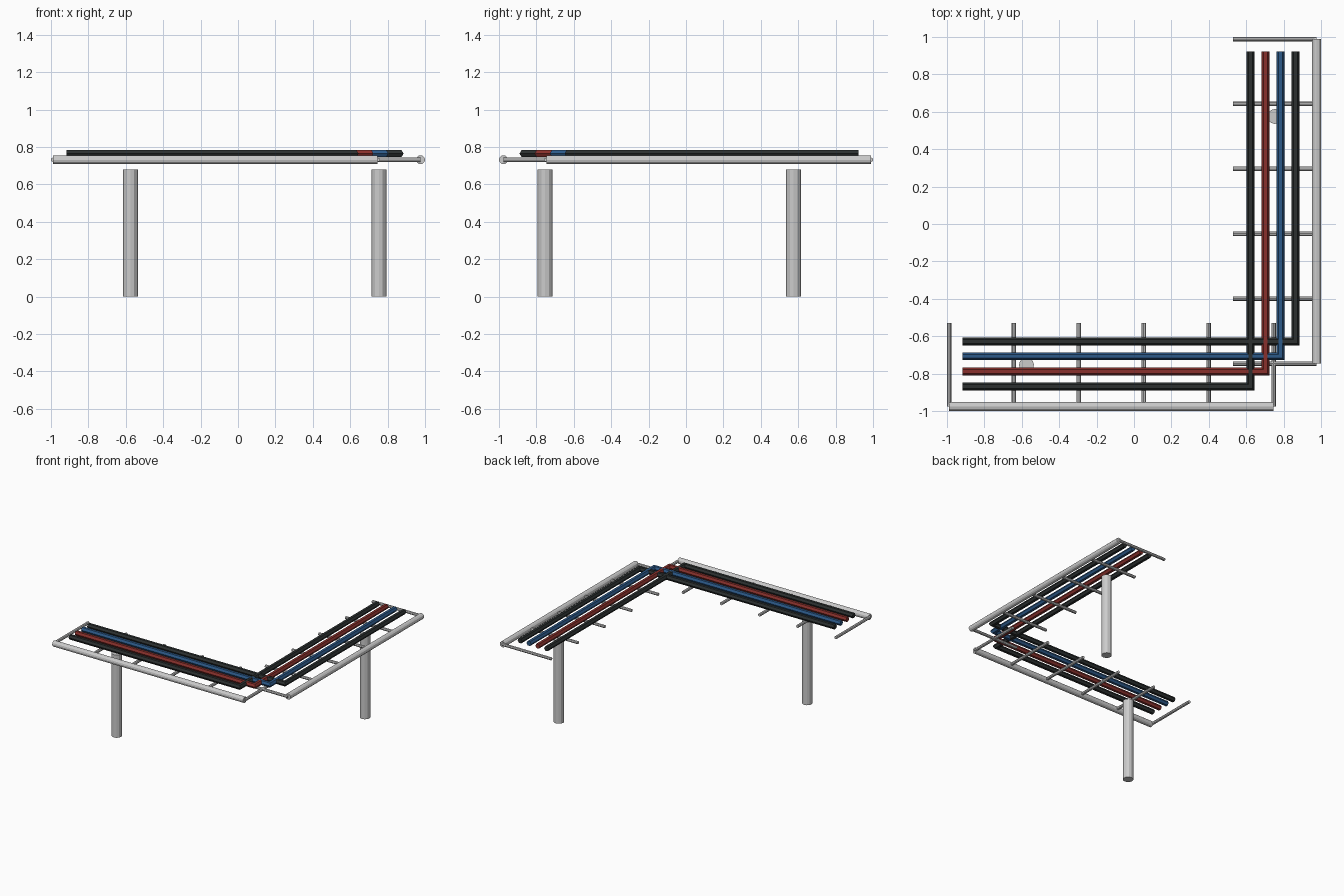
import bpy, math
from mathutils import Vector

if "Cube" in bpy.data.objects:
    bpy.data.objects.remove(bpy.data.objects["Cube"])

RAIL_Z, CABLE_Z = 0.732, 0.765


def material(name, rgb):
    m = bpy.data.materials.new(name)
    m.diffuse_color = (*rgb, 1)
    m.use_nodes = True
    m.node_tree.nodes["Principled BSDF"].inputs["Base Color"].default_value = m.diffuse_color
    return m


def rod(name, a, b, radius, sides):
    """Straight faceted cylinder from a to b."""
    a, b = Vector(a), Vector(b)
    d = b - a
    bpy.ops.mesh.primitive_cylinder_add(vertices=sides, radius=radius, depth=d.length,
                                        location=(a + b) / 2,
                                        rotation=d.to_track_quat('Z', 'Y').to_euler())
    bpy.context.object.name = name


def cable(name, y, x, mat, radius=0.021, sides=6):
    """Hexagonal cable running along x, mitred at the corner, then along y."""
    verts, faces = [], []
    # centre of each section and its sideways (left-hand) direction
    sections = [((-0.917, y), (0, 1)), ((x, y), (-1, 1)), ((x, 0.922), (-1, 0))]
    for (cx, cy), (sx, sy) in sections:
        for i in range(sides):
            t = 2 * math.pi * i / sides
            s = radius * math.cos(t)
            verts.append((cx + sx * s, cy + sy * s, CABLE_Z + radius * math.sin(t)))
    for k in (0, sides):
        for i in range(sides):
            j = (i + 1) % sides
            faces.append((k + i, k + sides + i, k + sides + j, k + j))
    faces.append(tuple(range(sides)))
    faces.append(tuple(reversed(range(2 * sides, 3 * sides))))
    me = bpy.data.meshes.new(name)
    me.from_pydata(verts, [], faces)
    me.update()
    me.materials.append(mat)
    bpy.context.collection.objects.link(bpy.data.objects.new(name, me))


def front(x, y, z):
    return (x, y, z)


def side(x, y, z):
    return (-y, -x, z)


# Two tray arms, the side arm mirrored across the diagonal
for arm, at in (("front", front), ("side", side)):
    rod(arm + "_rail", at(-0.989, -0.976, RAIL_Z), at(0.746, -0.976, RAIL_Z), 0.024, 12)
    for i in range(6):
        x = -0.989 + 0.347 * i
        rod(f"{arm}_rung_{i + 1}", at(x, -0.976, RAIL_Z), at(x, -0.53, RAIL_Z), 0.012, 8)
    rod(arm + "_post", at(-0.575, -0.753, 0), at(-0.575, -0.753, 0.68), 0.04, 12)

# Cables
black = material("black_cable", (0.025, 0.03, 0.03))
red = material("red_cable", (0.25, 0.03, 0.025))
blue = material("blue_cable", (0.025, 0.1, 0.25))
cable("outer_black_cable", -0.869, 0.623, black)
cable("red_cable", -0.789, 0.703, red)
cable("blue_cable", -0.707, 0.783, blue)
cable("inner_black_cable", -0.628, 0.864, black)
